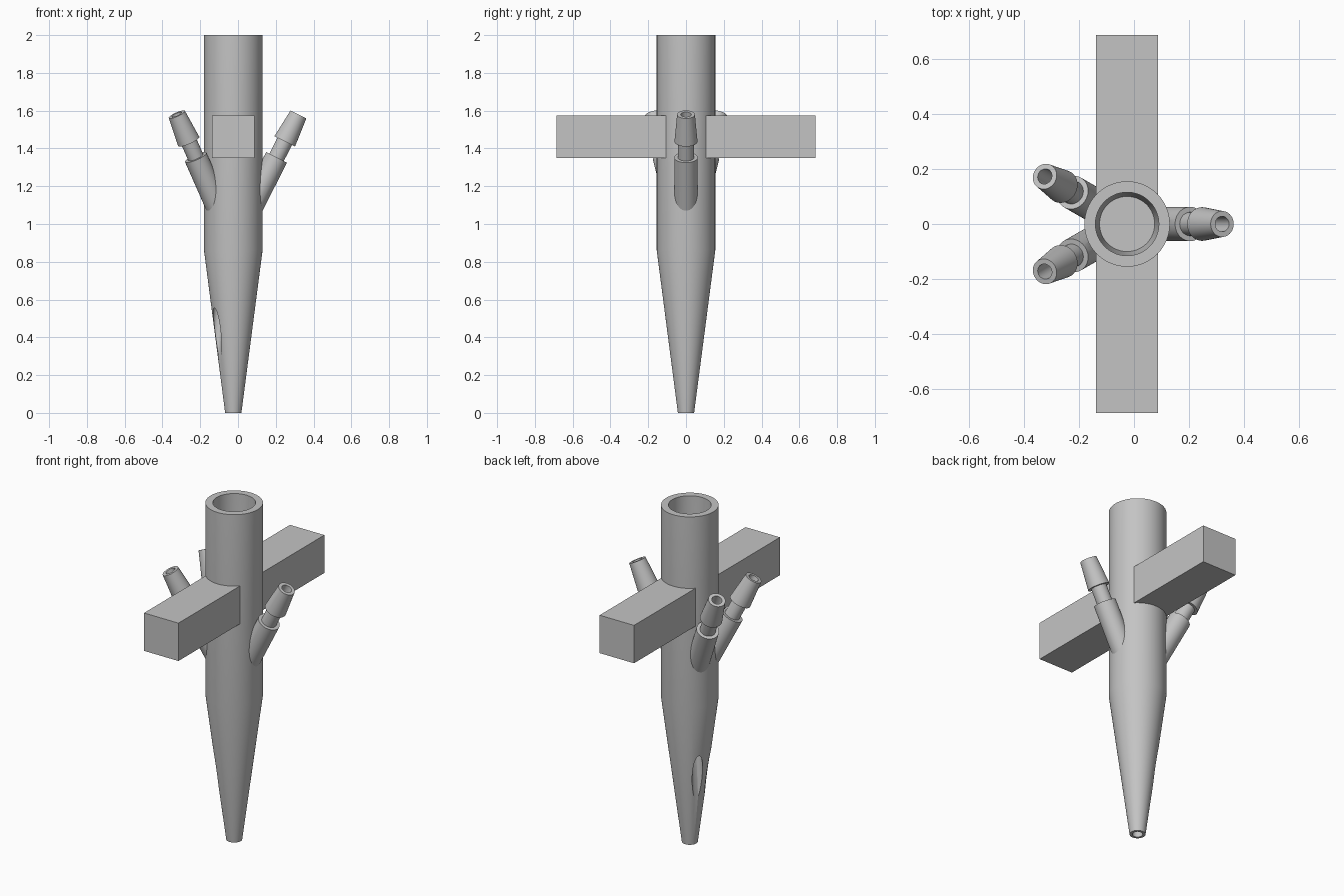
import bpy, bmesh, math
from mathutils import Matrix, Vector

if "Cube" in bpy.data.objects:
    bpy.data.objects.remove(bpy.data.objects["Cube"], do_unlink=True)

AXIS_X = -0.025          # centre line of the main tube

grey = bpy.data.materials.new("plain grey")
grey.use_nodes = True
grey.diffuse_color = (0.55, 0.55, 0.55, 1)
grey.node_tree.nodes["Principled BSDF"].inputs["Base Color"].default_value = (0.55, 0.55, 0.55, 1)


def finish(name, bm, matrix):
    bmesh.ops.recalc_face_normals(bm, faces=bm.faces)
    bm.transform(matrix)
    mesh = bpy.data.meshes.new(name)
    bm.to_mesh(mesh)
    bm.free()
    mesh.materials.append(grey)
    ob = bpy.data.objects.new(name, mesh)
    bpy.context.collection.objects.link(ob)
    return ob


def lathe(name, profile, matrix, steps=64):
    """Revolve (radius, height) points around z; both ends lie on the axis."""
    bm = bmesh.new()
    verts = [bm.verts.new((r, 0, z)) for r, z in profile]
    edges = [bm.edges.new(pair) for pair in zip(verts, verts[1:])]
    bmesh.ops.spin(bm, geom=verts + edges, cent=(0, 0, 0), axis=(0, 0, 1),
                   angle=math.tau, steps=steps, use_duplicate=False)
    bmesh.ops.remove_doubles(bm, verts=bm.verts, dist=1e-5)
    return finish(name, bm, matrix)


def rod(name, radius, low, high, matrix):
    ob = lathe(name, [(0, low), (radius, low), (radius, high), (0, high)], matrix)
    ob.hide_render = True
    return ob


def activate(ob):
    bpy.ops.object.select_all(action='DESELECT')
    ob.select_set(True)
    bpy.context.view_layer.objects.active = ob


def cut(ob, cutter):
    activate(ob)
    mod = ob.modifiers.new("cut", 'BOOLEAN')
    mod.operation = 'DIFFERENCE'
    mod.solver = 'EXACT'
    mod.object = cutter
    bpy.ops.object.modifier_apply(modifier=mod.name)


def smooth(ob):
    activate(ob)
    bpy.ops.object.shade_smooth_by_angle(angle=math.radians(30))


def placed(azimuth, radius, z, tilt):
    """Frame standing at a radius from the tube axis, leaning outward by tilt."""
    return (Matrix.Translation((AXIS_X, 0, 0))
            @ Matrix.Rotation(math.radians(azimuth), 4, 'Z')
            @ Matrix.Translation((radius, 0, z))
            @ Matrix.Rotation(math.radians(tilt), 4, 'Y'))


centre = Matrix.Translation((AXIS_X, 0, 0))

# Main tube: open chamber above, tapered tip with a small outlet below
body = lathe("tapered_tube", [
    (0, 0.2), (0.028, 0.2), (0.028, 0), (0.043, 0), (0.155, 0.86), (0.155, 2),
    (0.115, 2), (0.115, 0.86), (0.1, 0.74), (0, 0.74)], centre, 96)

# Two slender side outlets in the tapered tip
for azimuth in (150, 210):
    channel = rod("channel_cutter", 0.03, -0.35, 0.26, placed(azimuth, 0.098, 0.42, -5.4))
    cut(body, channel)
    bpy.data.objects.remove(channel, do_unlink=True)
smooth(body)

# Attached parts stop inside the tube wall
clearance = rod("chamber_cutter", 0.135, 0.8, 2.1, centre)

# Barbed hose nozzles, measured downward from the mouth
for name, azimuth in (("left_nozzle", 0), ("back_nozzle", 150), ("front_nozzle", 210)):
    nozzle = lathe(name, [
        (0, -0.36), (0.028, -0.36), (0.028, 0), (0.047, 0), (0.061, -0.16),
        (0.043, -0.16), (0.043, -0.255), (0.062, -0.255), (0.062, -0.58), (0, -0.58)],
        placed(azimuth, 0.345, 1.58, 27))
    cut(nozzle, clearance)
    smooth(nozzle)

# Square bars to front and back
for name, side in (("front_bar", -1), ("back_bar", 1)):
    bm = bmesh.new()
    bmesh.ops.create_cube(bm, size=1)
    bar = finish(name, bm, Matrix.Translation((AXIS_X, side * 0.365, 1.463))
                 @ Matrix.Diagonal((0.226, 0.64, 0.225, 1)))
    cut(bar, clearance)

bpy.data.objects.remove(clearance, do_unlink=True)
